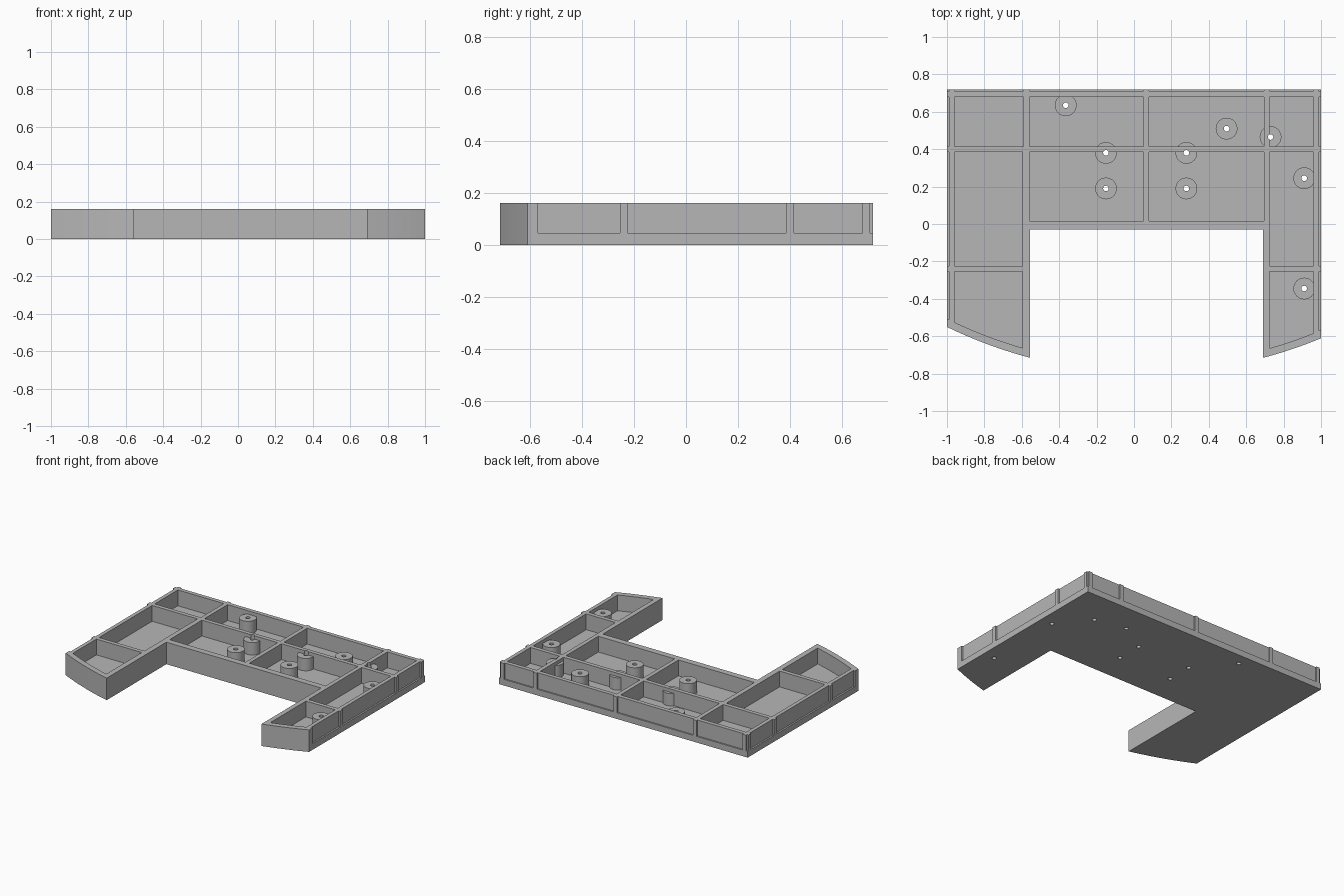
import bpy, bmesh, math

cube = bpy.data.objects.get("Cube")
if cube:
    bpy.data.objects.remove(cube, do_unlink=True)

HEIGHT, FLOOR, BOSS_TOP = 0.16, 0.045, 0.135
BACK, NOTCH_Y, NOTCH_L, NOTCH_R = 0.72, -0.03, -0.555, 0.69
ARC_X, ARC_Y, ARC_R = 0.0675, 1.647, 2.443

grey = bpy.data.materials.new("plain_grey")
grey.use_nodes = True
grey.diffuse_color = (0.47, 0.47, 0.47, 1)
grey.node_tree.nodes["Principled BSDF"].inputs["Base Color"].default_value = (0.47, 0.47, 0.47, 1)


def arc(x0, x1, r=ARC_R, steps=10):
    """Points on the curved front edge from x0 to x1."""
    xs = [x0 + (x1 - x0) * i / steps for i in range(steps + 1)]
    return [(x, ARC_Y - math.sqrt(r * r - (x - ARC_X) ** 2)) for x in xs]


def rect(x0, x1, y0, y1):
    return [(x0, y0), (x1, y0), (x1, y1), (x0, y1)]


def circle(x, y, r, n=32):
    return [(x + r * math.cos(math.tau * i / n), y + r * math.sin(math.tau * i / n)) for i in range(n)]


def prisms(name, outlines, z0, z1):
    """One object made of upright prisms, each from a counter-clockwise outline."""
    bm = bmesh.new()
    for pts in outlines:
        face = bm.faces.new([bm.verts.new((x, y, z0)) for x, y in pts])
        top = bmesh.ops.extrude_face_region(bm, geom=[face])["geom"]
        verts = [v for v in top if isinstance(v, bmesh.types.BMVert)]
        bmesh.ops.translate(bm, verts=verts, vec=(0, 0, z1 - z0))
    bmesh.ops.recalc_face_normals(bm, faces=bm.faces)
    mesh = bpy.data.meshes.new(name)
    bm.to_mesh(mesh)
    bm.free()
    mesh.materials.append(grey)
    obj = bpy.data.objects.new(name, mesh)
    bpy.context.collection.objects.link(obj)
    return obj


def combine(target, tool, operation):
    mod = target.modifiers.new(tool.name, "BOOLEAN")
    mod.object, mod.operation, mod.solver, mod.use_self = tool, operation, "EXACT", True
    tool.hide_render = True
    bpy.context.view_layer.objects.active = target
    bpy.ops.object.modifier_apply(modifier=mod.name)
    bpy.data.objects.remove(tool, do_unlink=True)


# U-shaped body with curved leg ends
outline = (arc(-1, NOTCH_L) + [(NOTCH_L, NOTCH_Y), (NOTCH_R, NOTCH_Y)]
           + arc(NOTCH_R, 1) + [(1, BACK), (-1, BACK)])
tray = prisms("ribbed_tray", [outline], 0, HEIGHT)

# Open compartments between the ribs
columns = [(-0.96, -0.59), (-0.56, 0.05), (0.08, 0.695), (0.725, 0.96)]
cells = [rect(x0, x1, 0.415, 0.68) for x0, x1 in columns]
cells += [rect(x0, x1, 0.015, 0.385) for x0, x1 in columns[1:3]]
for x0, x1 in [(-0.96, -0.595), (0.725, 0.96)]:
    cells.append(rect(x0, x1, -0.225, 0.385))
    cells.append(arc(x0, x1, ARC_R - 0.04) + [(x1, -0.255), (x0, -0.255)])
combine(tray, prisms("compartments", cells, FLOOR, 0.3), "DIFFERENCE")

# Shallow outside panels, leaving upright pads at each rib
panels = []
for side, front in [(-1, -0.51), (1, -0.57)]:
    xs = sorted((side * 0.988, side * 1.05))
    for y0, y1 in [(front, -0.255), (-0.225, 0.385), (0.415, 0.68), (0.708, 0.8)]:
        panels.append(rect(*xs, y0, y1))
for x0, x1 in [(-1.05, -0.988), (-0.96, -0.59), (-0.56, 0.05),
               (0.08, 0.695), (0.725, 0.96), (0.988, 1.05)]:
    panels.append(rect(x0, x1, 0.71, 0.8))
combine(tray, prisms("side_panels", panels, FLOOR, 0.3), "DIFFERENCE")

# Screw bosses with holes through the floor
spots = [(-0.365, 0.635), (-0.15, 0.38), (-0.15, 0.19), (0.28, 0.38), (0.28, 0.19),
         (0.495, 0.51), (0.73, 0.465), (0.91, 0.245), (0.91, -0.345)]
combine(tray, prisms("bosses", [circle(x, y, 0.058) for x, y in spots], 0.02, BOSS_TOP), "UNION")
combine(tray, prisms("holes", [circle(x, y, 0.015, 20) for x, y in spots], -0.1, 0.3), "DIFFERENCE")

bpy.ops.object.select_all(action="DESELECT")
tray.select_set(True)
bpy.context.view_layer.objects.active = tray
bpy.ops.object.shade_smooth_by_angle(angle=math.radians(30))
